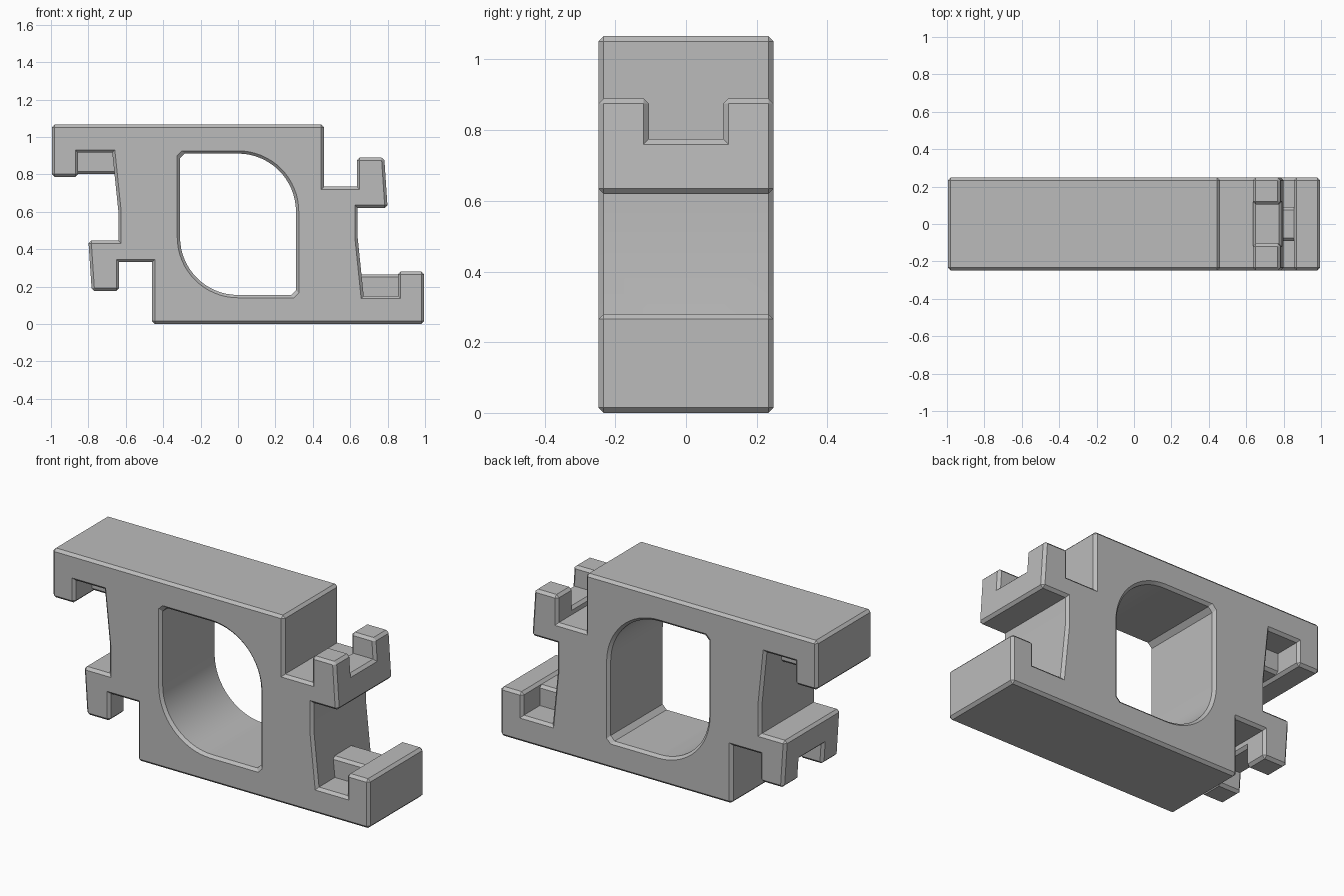
import bpy, bmesh
from math import cos, sin, pi, radians

HEIGHT, HALF, CH = 1.066, 0.248, 0.015

cube = bpy.data.objects.get("Cube")
if cube:
    bpy.data.objects.remove(cube, do_unlink=True)

grey = bpy.data.materials.new("plain grey")
grey.use_nodes = True
GREY = (0.5, 0.5, 0.5, 1)
grey.diffuse_color = GREY
grey.node_tree.nodes["Principled BSDF"].inputs["Base Color"].default_value = GREY


def turned(points):
    """Append the same points after a half turn about the centre."""
    return points + [(-x, HEIGHT - z) for x, z in points]


def loft(name, rings):
    """Closed solid through matching rings, each given as (y, outline)."""
    bm = bmesh.new()
    loops = [[bm.verts.new((x, y, z)) for x, z in outline] for y, outline in rings]
    n = len(loops[0])
    bm.faces.new(loops[0])
    bm.faces.new(loops[-1][::-1])
    for a, b in zip(loops, loops[1:]):
        for i in range(n):
            j = (i + 1) % n
            bm.faces.new((a[i], b[i], b[j], a[j]))
    bmesh.ops.recalc_face_normals(bm, faces=bm.faces)
    mesh = bpy.data.meshes.new(name)
    bm.to_mesh(mesh)
    bm.free()
    mesh.materials.append(grey)
    obj = bpy.data.objects.new(name, mesh)
    bpy.context.collection.objects.link(obj)
    return obj


def block(name, x0, x1, z0, z1, half, flip):
    outline = [(x0, z0), (x1, z0), (x1, z1), (x0, z1)]
    if flip:
        outline = [(-x, HEIGHT - z) for x, z in outline]
    return loft(name, [(-half, outline), (half, outline)])


def combine(target, tool, operation):
    """Boolean that is applied at once; the tool is removed afterwards."""
    tool.hide_render = True
    mod = target.modifiers.new("combine", 'BOOLEAN')
    mod.operation, mod.solver, mod.object = operation, 'EXACT', tool
    bpy.context.view_layer.objects.active = target
    bpy.ops.object.modifier_apply(modifier=mod.name)
    bpy.data.objects.remove(tool, do_unlink=True)


# Interlocking body with hooks and prongs
outline = turned([
    (-0.46, 0), (0.995, 0), (0.995, 0.28), (0.855, 0.28), (0.855, 0.15),
    (0.672, 0.15), (0.64, 0.46), (0.64, 0.62), (0.80, 0.62), (0.782, 0.89),
    (0.635, 0.89), (0.635, 0.735), (0.46, 0.735)])
body = loft("link_body", [(-HALF, outline), (HALF, outline)])

# Centre tooth in each hook, matching notch in each prong
for flip in (False, True):
    combine(body, block("tooth", 0.60, 0.90, 0.10, 0.265, 0.09, flip), 'UNION')
    combine(body, block("notch", 0.60, 0.90, 0.775, 1.0, 0.105, flip), 'DIFFERENCE')

# Chamfer the outward corners only
bm = bmesh.new()
bm.from_mesh(body.data)
bmesh.ops.dissolve_limit(bm, angle_limit=radians(0.5), verts=bm.verts, edges=bm.edges)
bm.normal_update()
corners = [e for e in bm.edges if len(e.link_faces) == 2
           and e.calc_face_angle_signed(0) > radians(30)]
bmesh.ops.bevel(bm, geom=corners, offset=CH, offset_type='OFFSET', segments=1,
                profile=0.5, affect='EDGES', clamp_overlap=True)
bm.to_mesh(body.data)
bm.free()


# Leaf-shaped window with a flared rim
def window(grow):
    w, h, r, c = 0.31 + grow, 0.378 + grow, 0.31 + grow, 0.025
    arc = [(w - r + r * cos(a), h - r + r * sin(a))
           for a in (pi / 2 * i / 16 for i in range(17))]
    half = arc + [(-w + c, h), (-w, h - c)]
    mid = HEIGHT / 2
    return turned([(x, z + mid) for x, z in half])


combine(body, loft("window_cutter", [
    (-HALF - CH, window(2 * CH)), (-HALF + CH, window(0)),
    (HALF - CH, window(0)), (HALF + CH, window(2 * CH))]), 'DIFFERENCE')

bpy.ops.object.select_all(action='DESELECT')
body.select_set(True)
bpy.context.view_layer.objects.active = body
bpy.ops.object.shade_smooth_by_angle(angle=radians(25))
